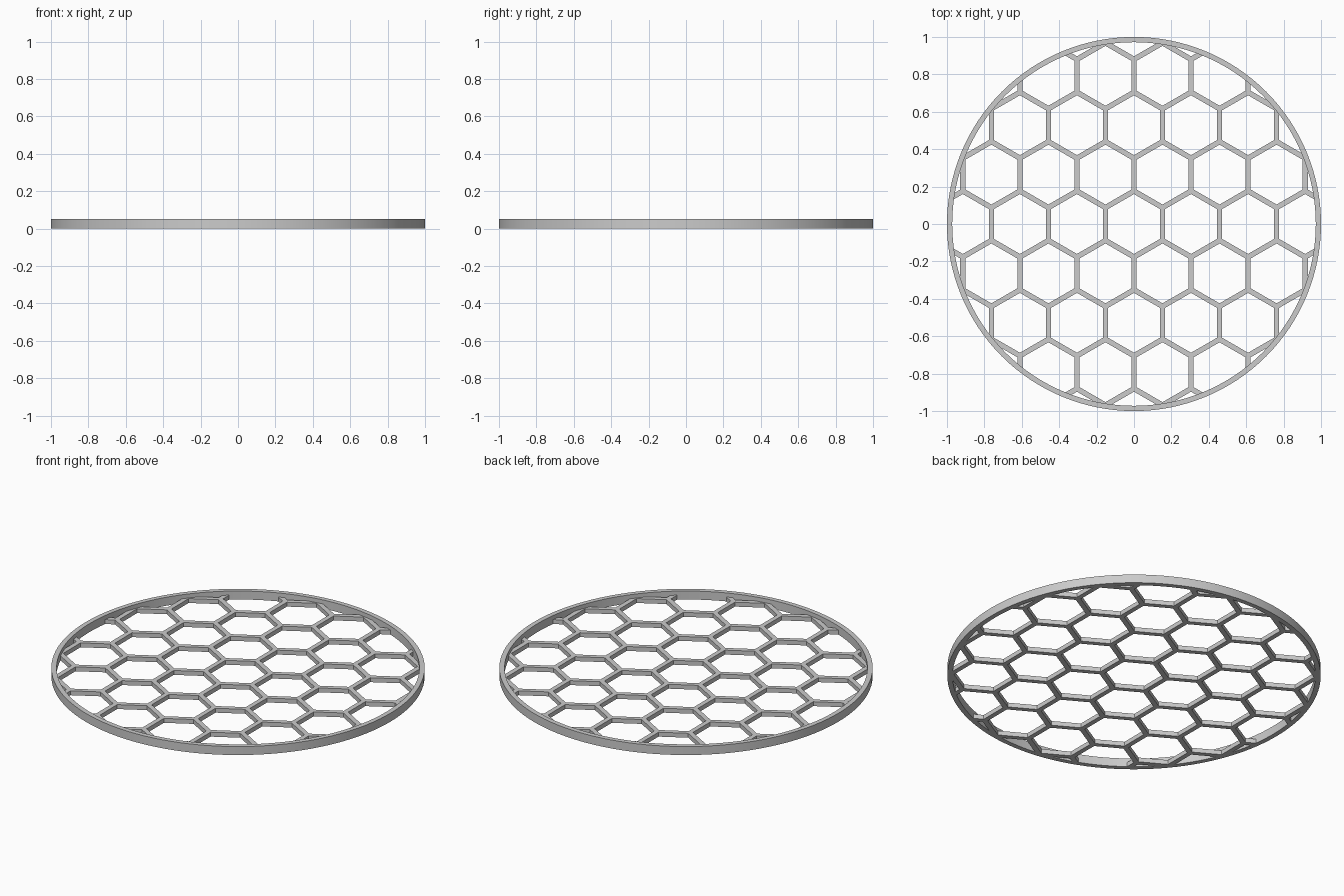
import bpy, bmesh, math
from mathutils import Vector

cube = bpy.data.objects.get("Cube")
if cube:
    bpy.data.objects.remove(cube, do_unlink=True)

PITCH = 0.305        # distance between cell centres
BAR = 0.028          # lattice bar width
MESH_HEIGHT = 0.026
RIM_HEIGHT = 0.05
RIM_INNER = 0.972
SEGMENTS = 128

GREY = (0.6, 0.6, 0.6, 1)
grey = bpy.data.materials.new("grey")
grey.use_nodes = True
grey.diffuse_color = GREY
grey.node_tree.nodes["Principled BSDF"].inputs["Base Color"].default_value = GREY


def make_object(name, bm):
    mesh = bpy.data.meshes.new(name)
    bmesh.ops.recalc_face_normals(bm, faces=bm.faces)
    bm.to_mesh(mesh)
    bm.free()
    mesh.materials.append(grey)
    obj = bpy.data.objects.new(name, mesh)
    bpy.context.collection.objects.link(obj)
    return obj


# Outer rim: a rectangular profile spun around z
bm = bmesh.new()
corners = [(RIM_INNER, 0), (1, 0), (1, RIM_HEIGHT), (RIM_INNER, RIM_HEIGHT)]
verts = [bm.verts.new((r, 0, z)) for r, z in corners]
edges = [bm.edges.new((verts[i], verts[(i + 1) % len(verts)])) for i in range(len(verts))]
bmesh.ops.spin(bm, geom=verts + edges, cent=(0, 0, 0), axis=(0, 0, 1),
               angle=math.tau, steps=SEGMENTS, use_merge=True)
bmesh.ops.remove_doubles(bm, verts=bm.verts, dist=0.0001)
rim = make_object("outer_rim", bm)
bpy.ops.object.select_all(action="DESELECT")
rim.select_set(True)
bpy.context.view_layer.objects.active = rim
bpy.ops.object.shade_smooth_by_angle(angle=math.radians(30))


def hexagon(bm, x, y, radius):
    """Six corners around a cell centre, one of them pointing along y."""
    angles = [math.pi / 2 + i * math.pi / 3 for i in range(6)]
    return [bm.verts.new((x + radius * math.cos(a), y + radius * math.sin(a), MESH_HEIGHT / 2))
            for a in angles]


# Honeycomb lattice: each cell is a flat hexagonal frame, shared corners are merged
bm = bmesh.new()
cell_radius = PITCH / math.sqrt(3)
hole_radius = (PITCH - BAR) / math.sqrt(3)
for row in range(-4, 5):
    for col in range(-4, 5):
        x = (col + (row % 2) / 2) * PITCH
        y = row * cell_radius * 1.5
        if math.hypot(x, y) < 1 + cell_radius:
            outer = hexagon(bm, x, y, cell_radius)
            inner = hexagon(bm, x, y, hole_radius)
            for i in range(6):
                j = (i + 1) % 6
                bm.faces.new((outer[i], outer[j], inner[j], inner[i]))
bmesh.ops.remove_doubles(bm, verts=bm.verts, dist=0.001)

# Trim the lattice to a circle inside the rim
for i in range(SEGMENTS):
    a = math.tau * i / SEGMENTS
    out = Vector((math.cos(a), math.sin(a), 0))
    bmesh.ops.bisect_plane(bm, geom=bm.verts[:] + bm.edges[:] + bm.faces[:],
                           plane_co=out * 0.985, plane_no=out, clear_outer=True)
lattice = make_object("honeycomb_lattice", bm)
thickness = lattice.modifiers.new("thickness", "SOLIDIFY")
thickness.thickness = MESH_HEIGHT
thickness.offset = 0
